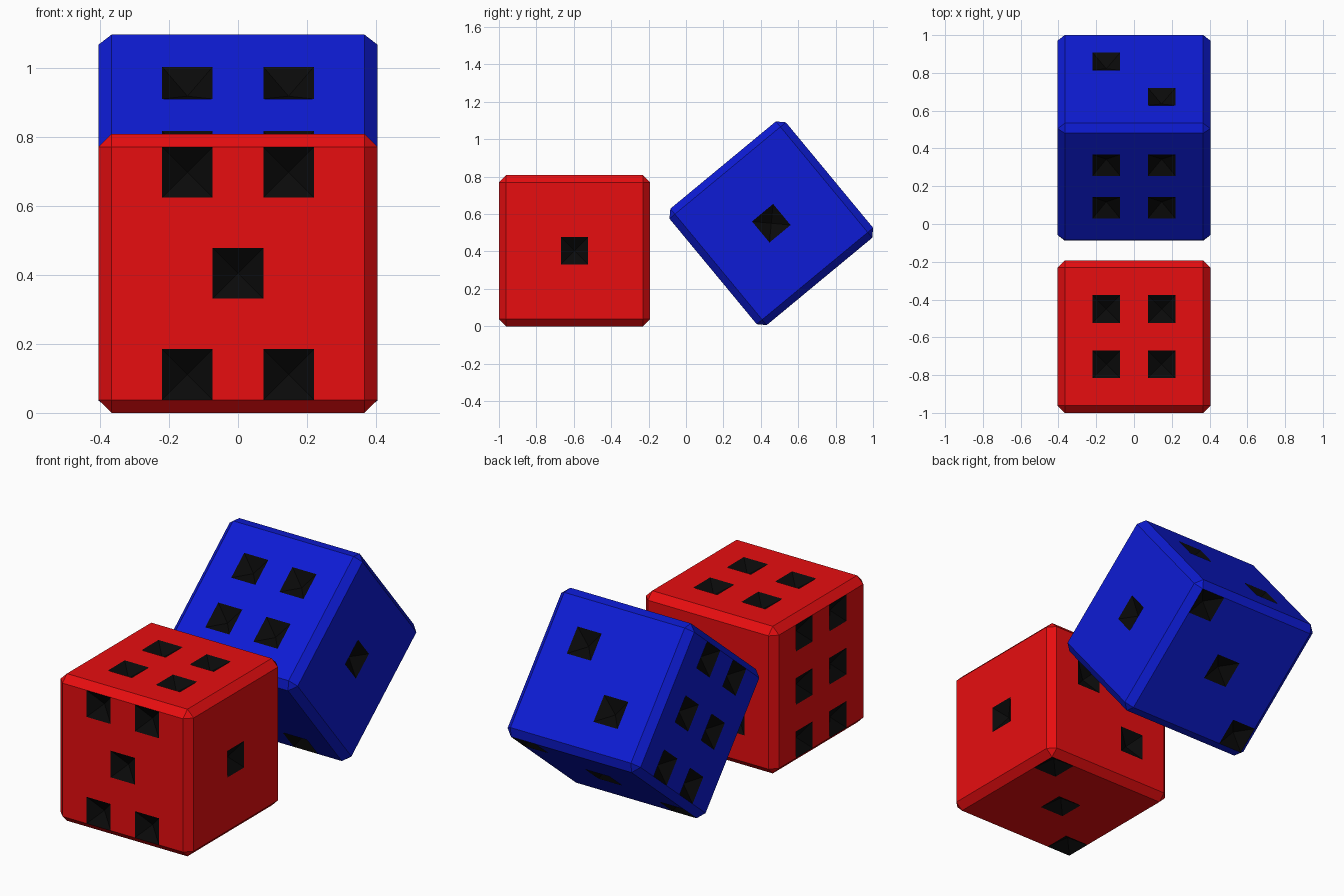
import bpy, bmesh
from math import radians
from mathutils import Vector

if "Cube" in bpy.data.objects:
    bpy.data.objects.remove(bpy.data.objects["Cube"])

HALF = 0.404               # half the width of a die
CHAMFER = 0.038
CELL = 2 * (HALF - CHAMFER) / 5   # each face is a 5 x 5 grid, a pip fills one cell
DEPTH = 0.05

# Pips per face: (axis, sign, grid positions along the two other axes)
PIPS = [
    (0, 1, [(0, 0)]),
    (1, 1, [(1, 1), (-1, -1)]),
    (2, -1, [(2, 2), (0, 0), (-2, -2)]),
    (2, 1, [(i, j) for i in (-1, 1) for j in (-1, 1)]),
    (1, -1, [(0, 0)] + [(i, j) for i in (-1, 1) for j in (-2, 2)]),
    (0, -1, [(i, j) for i in (-1, 1) for j in (-2, 0, 2)]),
]


def material(name, rgb):
    m = bpy.data.materials.new(name)
    m.diffuse_color = (*rgb, 1)
    m.use_nodes = True
    m.node_tree.nodes["Principled BSDF"].inputs["Base Color"].default_value = m.diffuse_color
    return m


def pip_centres():
    for axis, sign, cells in PIPS:
        for a, b in cells:
            p = [a * CELL, b * CELL]
            p.insert(axis, sign * HALF)
            yield Vector(p)


def make_die(name, body, pip, location, tilt):
    bm = bmesh.new()
    # chamfered cube
    bmesh.ops.create_cube(bm, size=2 * HALF)
    bmesh.ops.bevel(bm, geom=bm.edges[:], offset=CHAMFER, offset_type='OFFSET',
                    segments=1, profile=0.5, affect='EDGES')
    # cut the faces into the pip grid
    for axis in range(3):
        n = Vector((0, 0, 0))
        n[axis] = 1
        for k in (-1.5, -0.5, 0.5, 1.5):
            bmesh.ops.bisect_plane(bm, geom=bm.verts[:] + bm.edges[:] + bm.faces[:],
                                   plane_co=n * k * CELL, plane_no=n)
    bm.normal_update()
    # sunken pyramid pips
    centres = list(pip_centres())
    chosen = [f for f in bm.faces
              if any((f.calc_center_median() - c).length < 0.01 for c in centres)]
    for f in chosen:
        f.material_index = 1
    bmesh.ops.poke(bm, faces=chosen, offset=-DEPTH, center_mode='MEAN')
    for f in bm.faces:
        f.smooth = False
    mesh = bpy.data.meshes.new(name)
    bm.to_mesh(mesh)
    bm.free()
    mesh.materials.append(body)
    mesh.materials.append(pip)
    ob = bpy.data.objects.new(name, mesh)
    ob.location = location
    ob.rotation_euler = (radians(tilt), 0, 0)
    bpy.context.collection.objects.link(ob)


black = material("pip_black", (0.003, 0.003, 0.003))
# red die flat on the ground, blue die tipped up behind it
make_die("red_die", material("red", (0.8, 0.004, 0.005)), black, (0, -0.596, HALF), 0)
make_die("blue_die", material("blue", (0.004, 0.011, 0.66)), black, (0, 0.456, 0.551), 39.6)
